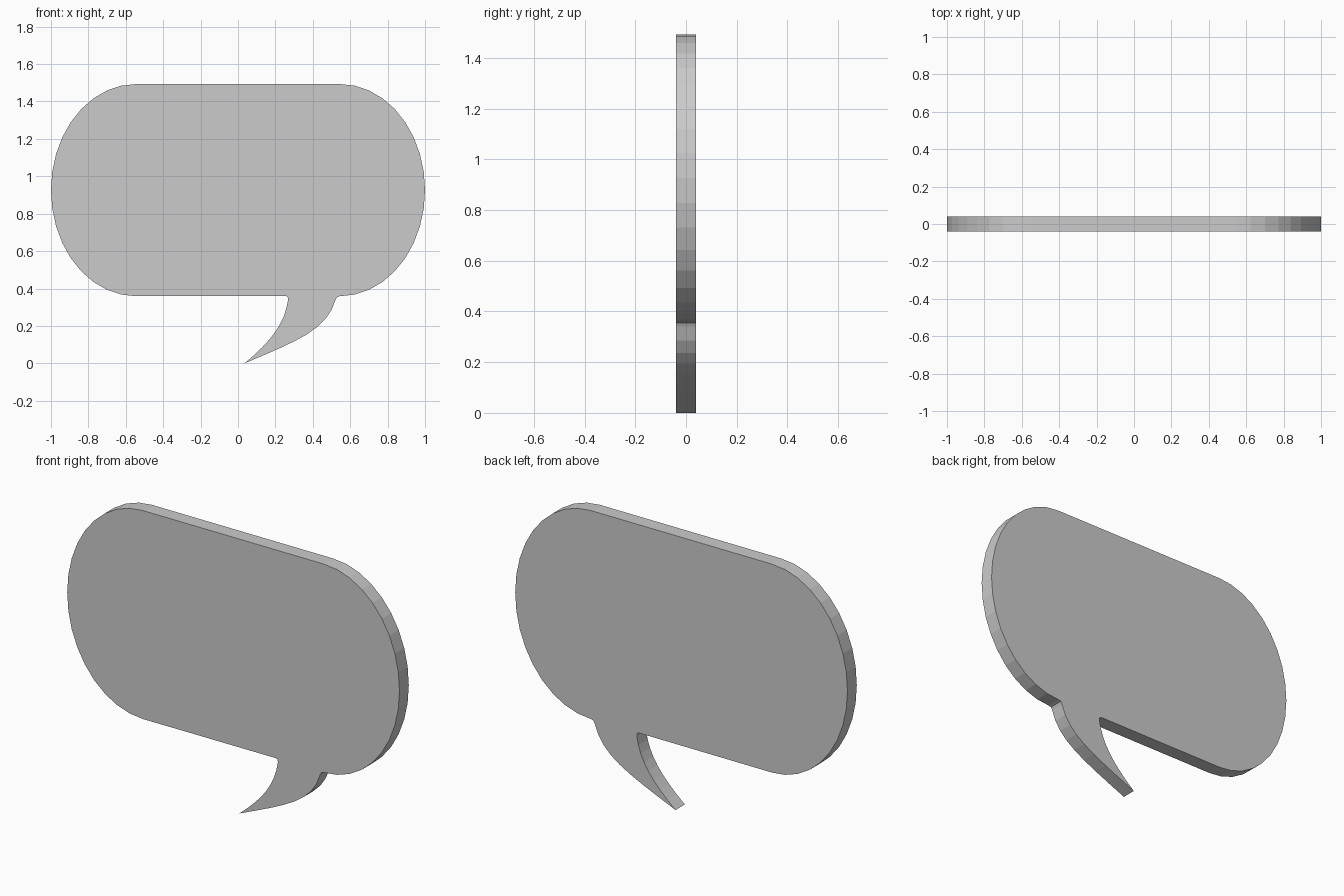
import bpy, bmesh
from math import sin, cos, radians

if "Cube" in bpy.data.objects:
    bpy.data.objects.remove(bpy.data.objects["Cube"])

HALF_DEPTH = 0.04


def corner(cx, start, steps=9):
    """Quarter ellipse, clockwise from the start angle."""
    rx, rz, cz = 0.455, 0.567, 0.926
    angles = [radians(start - 90 * i / steps) for i in range(steps + 1)]
    return [(cx + rx * cos(a), cz + rz * sin(a)) for a in angles]


def bezier(a, b, c, d, steps=8):
    pts = []
    for i in range(steps + 1):
        t = i / steps
        s = 1 - t
        pts.append(tuple(s**3 * p + 3 * s * s * t * q + 3 * s * t * t * r + t**3 * u
                         for p, q, r, u in zip(a, b, c, d)))
    return pts


# Outline, clockwise from the top left: right end, tail, left end
outline = corner(0.545, 90) + corner(0.545, 0)
outline += [(0.53, 0.355)]
outline += bezier((0.522, 0.34), (0.475, 0.18), (0.33, 0.125), (0.035, 0.0))
outline += bezier((0.035, 0.0), (0.18, 0.12), (0.25, 0.215), (0.268, 0.34))[1:]
outline += [(0.265, 0.357), (0.255, 0.36)]
outline += corner(-0.545, 270) + corner(-0.545, 180)

# Speech bubble slab
bm = bmesh.new()
front = bm.faces.new([bm.verts.new((x, -HALF_DEPTH, z)) for x, z in outline])
bmesh.ops.remove_doubles(bm, verts=bm.verts[:], dist=0.0005)
ext = bmesh.ops.extrude_face_region(bm, geom=bm.faces[:])
moved = [g for g in ext["geom"] if isinstance(g, bmesh.types.BMVert)]
bmesh.ops.translate(bm, verts=moved, vec=(0, 2 * HALF_DEPTH, 0))
bmesh.ops.recalc_face_normals(bm, faces=bm.faces[:])
mesh = bpy.data.meshes.new("speech_bubble")
bm.to_mesh(mesh)
bm.free()
bpy.context.collection.objects.link(bpy.data.objects.new("speech_bubble", mesh))
